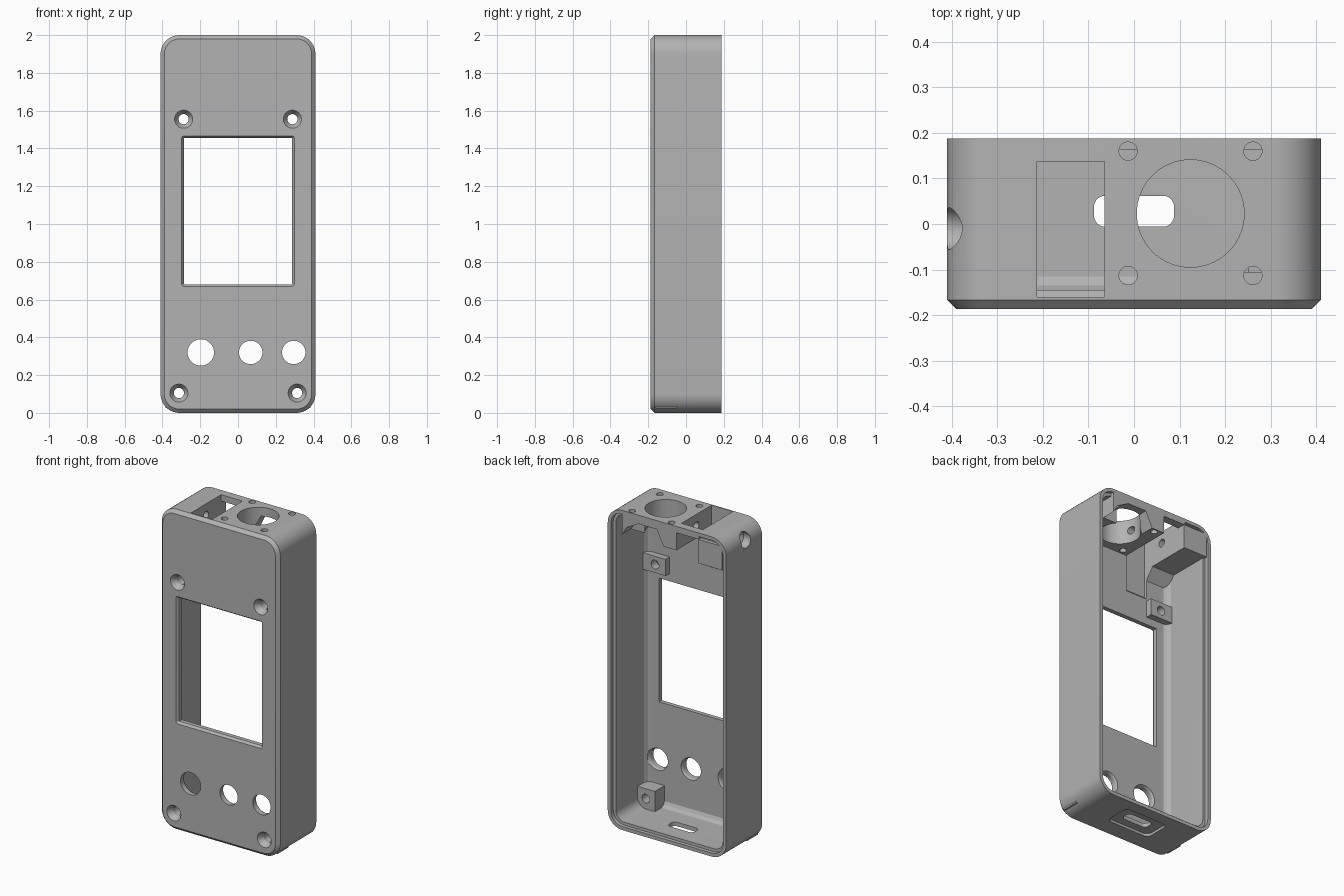
import bpy, bmesh
from math import sin, cos, pi, radians

cube = bpy.data.objects.get("Cube")
if cube:
    bpy.data.objects.remove(cube, do_unlink=True)

grey = bpy.data.materials.new("matte grey")
grey.use_nodes = True
GREY = (0.45, 0.45, 0.45, 1)
grey.diffuse_color = GREY
grey.node_tree.nodes["Principled BSDF"].inputs["Base Color"].default_value = GREY


def to_axis(axis, u, v, w):
    return {"x": (w, u, v), "y": (u, w, v), "z": (u, v, w)}[axis]


def loft(axis, centre, sections, steps=10):
    """Solid through rounded rectangles (position, half width, half height, radius)."""
    bm = bmesh.new()
    rings = []
    for w, hw, hh, r in sections:
        ring = []
        for q, (sx, sy) in enumerate([(1, 1), (-1, 1), (-1, -1), (1, -1)]):
            for i in range(steps + 1):
                a = (q + i / steps) * pi / 2
                u = centre[0] + sx * (hw - r) + r * cos(a)
                v = centre[1] + sy * (hh - r) + r * sin(a)
                ring.append(bm.verts.new(to_axis(axis, u, v, w)))
        rings.append(ring)
    n = len(rings[0])
    for a, b in zip(rings, rings[1:]):
        for i in range(n):
            j = (i + 1) % n
            bm.faces.new((a[i], a[j], b[j], b[i]))
    bm.faces.new(rings[0])
    bm.faces.new(rings[-1])
    bmesh.ops.remove_doubles(bm, verts=bm.verts, dist=1e-5)
    return finish(bm)


def prism(axis, profile, lo, hi):
    bm = bmesh.new()
    face = bm.faces.new([bm.verts.new(to_axis(axis, u, v, lo)) for u, v in profile])
    ext = bmesh.ops.extrude_face_region(bm, geom=[face])
    move = [c - d for c, d in zip(to_axis(axis, 0, 0, hi), to_axis(axis, 0, 0, lo))]
    bmesh.ops.translate(bm, vec=move, verts=[g for g in ext["geom"] if isinstance(g, bmesh.types.BMVert)])
    return finish(bm)


def box(x, y, z):
    return prism("y", [(x[0], z[0]), (x[1], z[0]), (x[1], z[1]), (x[0], z[1])], y[0], y[1])


def tube(axis, centre, *stations):
    return loft(axis, centre, [(w, r, r, r) for w, r in stations])


def finish(bm):
    bmesh.ops.recalc_face_normals(bm, faces=bm.faces)
    me = bpy.data.meshes.new("part")
    bm.to_mesh(me)
    bm.free()
    me.materials.append(grey)
    ob = bpy.data.objects.new("part", me)
    bpy.context.collection.objects.link(ob)
    return ob


def combine(tool, operation="DIFFERENCE"):
    tool.hide_render = True
    mod = case.modifiers.new("combine", "BOOLEAN")
    mod.operation, mod.solver, mod.object = operation, "EXACT", tool
    bpy.context.view_layer.objects.active = case
    bpy.ops.object.modifier_apply(modifier=mod.name)
    bpy.data.objects.remove(tool, do_unlink=True)


def inset(w, d):
    return (w, 0.41 - d, 1 - d, 0.1 - d)


# Outer case with chamfered front rim, hollowed from the back with a lid lip
case = loft("y", (0, 1), [inset(-0.187, 0.02), inset(-0.167, 0), inset(0.188, 0)])
case.name = "enclosure_case"
combine(loft("y", (0, 1), [inset(-0.145, 0.07), inset(-0.135, 0.052), inset(-0.115, 0.04),
                           inset(0.165, 0.04), inset(0.165, 0.022), inset(0.3, 0.022)]))

# Thick socket block under the top wall, and the deeper block beside the slot
combine(box((-0.22, 0.31), (-0.16, 0.188), (1.85, 1.98)), "UNION")
combine(prism("x", [(-0.16, 1.96), (-0.16, 1.74), (-0.145, 1.74), (-0.09, 1.81),
                    (0.188, 1.81), (0.188, 1.96)], -0.38, -0.213), "UNION")

# Screw bosses: shallow above the window, tall at the bottom
screws = [(-0.288, 1.555), (0.288, 1.555), (-0.313, 0.105), (0.313, 0.105)]
for x, z in screws:
    side = 1 if x > 0 else -1
    upper = z > 1
    inner, depth, half = (0.215, -0.105, 0.052) if upper else (0.25, -0.05, 0.062)
    span = sorted((side * inner, side * 0.385))
    combine(box(span, (-0.16, depth), (z - half if upper else 0.025, z + half)), "UNION")

# Countersunk screw holes
for c in screws:
    combine(tube("y", c, (-0.19, 0.05), (-0.155, 0.027), (0.0, 0.027)))

# Screen window with chamfered edge
combine(loft("y", (0, 1.068), [(-0.19, 0.3, 0.4, 0.012), (-0.172, 0.287, 0.387, 0.004),
                               (-0.1, 0.287, 0.387, 0.004)]))

# Control holes
for x, r in [(-0.197, 0.07), (0.067, 0.062), (0.295, 0.062)]:
    combine(tube("y", (x, 0.32), (-0.25, r), (-0.157, r), (-0.135, r + 0.012)))

# Round socket with four small mounting holes in the top
combine(tube("z", (0.124, 0.023), (1.75, 0.118), (2.1, 0.118)))
for x in (-0.013, 0.261):
    for y in (-0.113, 0.16):
        combine(tube("z", (x, y), (1.75, 0.02), (2.1, 0.02)))

# Arched relief in the back edge below the socket
combine(prism("y", [(0.0, 1.8), (0.07, 1.945), (0.2, 1.945), (0.28, 1.9), (0.34, 1.8)], 0.1, 0.3))

# Connector slot: open at the top, grooved into the front wall, open at the back
combine(prism("x", [(-0.16, 2.1), (-0.16, 1.635), (-0.145, 1.62), (0.137, 1.62), (0.137, 2.1)],
              -0.213, -0.065))
combine(box((-0.213, -0.065), (0.1, 0.3), (1.7, 1.96)))

# Side clamp screw passing through the slot into the socket
combine(tube("x", (-0.01, 1.928), (-0.5, 0.046), (-0.36, 0.046), (-0.345, 0.024), (0.05, 0.024)))

# Cable slot in the bottom with a shallow outer recess
combine(loft("z", (0, 0.028), [(-0.1, 0.16, 0.095, 0.04), (0.015, 0.15, 0.085, 0.035)]))
combine(loft("z", (0, 0.028), [(-0.1, 0.088, 0.034, 0.025), (0.1, 0.088, 0.034, 0.025)]))

# Smooth the rounded surfaces, keeping edges sharp
bpy.ops.object.select_all(action="DESELECT")
case.select_set(True)
bpy.context.view_layer.objects.active = case
bpy.ops.object.shade_smooth_by_angle(angle=radians(25))
